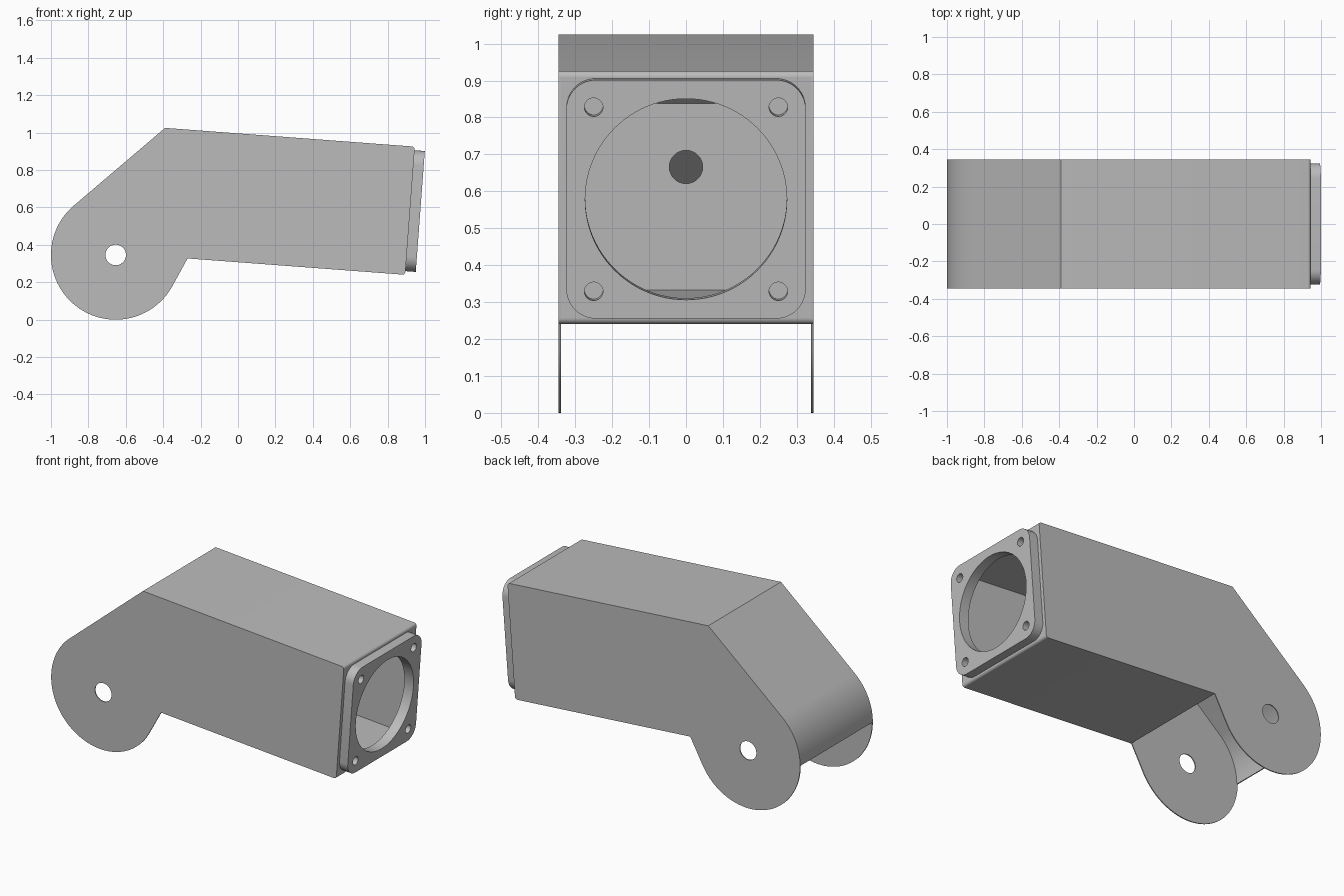
import bpy, bmesh
from math import radians, sin, cos, acos, atan2, degrees
from mathutils import Vector, Matrix

cube = bpy.data.objects.get("Cube")
if cube:
    bpy.data.objects.remove(cube)

# One painted-metal grey for everything
grey = bpy.data.materials.new("sheet_metal_grey")
grey.use_nodes = True
colour = (0.5, 0.5, 0.5, 1)
grey.diffuse_color = colour
bsdf = grey.node_tree.nodes["Principled BSDF"]
bsdf.inputs["Base Color"].default_value = colour
bsdf.inputs["Roughness"].default_value = 0.6

T = 0.006            # sheet thickness
HALF = 0.345         # half width of the bracket
TILT = radians(-4.29)
ALONG = Vector((cos(TILT), sin(TILT)))    # box axis, in the x-z plane
UP = Vector((-sin(TILT), cos(TILT)))      # box height direction


def arc(centre, r, start, end, steps=24):
    """Points on an arc, angles in degrees."""
    angles = [radians(start + (end - start) * i / steps) for i in range(steps + 1)]
    return [Vector(centre) + r * Vector((cos(a), sin(a))) for a in angles]


def circle(centre, r, steps=64):
    return arc(centre, r, 0, 360, steps)[:-1]


def rectangle(x0, y0, x1, y1):
    return [Vector(p) for p in ((x0, y0), (x1, y0), (x1, y1), (x0, y1))]


def rounded_square(half, r):
    c = half - r
    corners = ((c, c, 0), (-c, c, 90), (-c, -c, 180), (c, -c, 270))
    return [p for x, y, a in corners for p in arc((x, y), r, a, a + 90, 10)]


def ribbon(path, t):
    """Close a path into a strip of thickness t on its right-hand side."""
    inner = []
    for i, p in enumerate(path):
        dirs = [(path[j + 1] - path[j]).normalized()
                for j in (i - 1, i) if 0 <= j < len(path) - 1]
        normals = [Vector((d.y, -d.x)) for d in dirs]
        mid = sum(normals, Vector((0, 0))).normalized()
        inner.append(p + mid * t / mid.dot(normals[0]))
    return path + inner[::-1]


def plate(name, loops, thickness, x_axis, y_axis, origin):
    """Flat plate from an outline and holes, centred on its own plane."""
    curve = bpy.data.curves.new(name + "_outline", "CURVE")
    curve.dimensions = "2D"
    curve.fill_mode = "BOTH"
    curve.extrude = thickness / 2
    for loop in loops:
        spline = curve.splines.new("POLY")
        spline.points.add(len(loop) - 1)
        for point, p in zip(spline.points, loop):
            point.co = (p.x, p.y, 0, 1)
        spline.use_cyclic_u = True
    temp = bpy.data.objects.new(name + "_temp", curve)
    bpy.context.collection.objects.link(temp)
    graph = bpy.context.evaluated_depsgraph_get()
    mesh = bpy.data.meshes.new_from_object(temp.evaluated_get(graph))
    bpy.data.objects.remove(temp)
    bpy.data.curves.remove(curve)

    x_axis, y_axis = Vector(x_axis), Vector(y_axis)
    frame = Matrix((x_axis, y_axis, x_axis.cross(y_axis))).transposed().to_4x4()
    frame.translation = origin
    bm = bmesh.new()
    bm.from_mesh(mesh)
    bmesh.ops.remove_doubles(bm, verts=bm.verts, dist=0.00005)
    bm.transform(frame)
    bmesh.ops.recalc_face_normals(bm, faces=bm.faces)
    bm.to_mesh(mesh)
    bm.free()
    mesh.name = name
    mesh.materials.clear()
    mesh.materials.append(grey)
    ob = bpy.data.objects.new(name, mesh)
    bpy.context.collection.objects.link(ob)
    bpy.ops.object.select_all(action="DESELECT")
    ob.select_set(True)
    bpy.context.view_layer.objects.active = ob
    bpy.ops.object.shade_smooth_by_angle(angle=radians(30))
    return ob


# Key points of the side outline
pivot, lug_r = Vector((-0.654, 0.346)), 0.346
box_h = 0.687
end_low = Vector((0.894, 0.24))
end_top = end_low + UP * box_h
notch = end_low - ALONG * 1.167
apex = end_top - ALONG * 1.339


def tangent_angle(point, side):
    d = point - pivot
    return degrees(atan2(d.y, d.x) + side * acos(lug_r / d.length))


# Outline pieces, running clockwise from the lug's outer side
bend, tilt_deg = 0.016, degrees(TILT)
slope_arc = arc(pivot, lug_r, 180, tangent_angle(apex, 1))
top_bend = arc(end_top - (ALONG + UP) * bend, bend, 90 + tilt_deg, tilt_deg, 6)
low_bend = arc(end_low - (ALONG - UP) * bend, bend, tilt_deg, tilt_deg - 90, 6)
lug_arc = arc(pivot, lug_r, tangent_angle(notch, -1), -180, 48)
outline = slope_arc + [apex] + top_bend + low_bend + [notch] + lug_arc[:-1]

# Side plates with pivot holes
for name, side in (("left_side_plate", 1), ("right_side_plate", -1)):
    y = side * (HALF - T / 2)
    plate(name, [outline, circle(pivot, 0.055)], T, (1, 0, 0), (0, 0, 1), (0, y, 0))

# Bent cover over the lug, slope and top, and the floor of the box
width = 2 * (HALF - T)
for name, path in (("top_cover", slope_arc + [apex] + top_bend),
                   ("bottom_panel", low_bend + [notch])):
    plate(name, [ribbon(path, T)], width, (1, 0, 0), (0, 0, 1), (0, 0, 0))


def cross_plate(name, loops, thickness, base, offset):
    """Plate across the box; offset is its middle, measured along the box."""
    o = base + ALONG * offset
    plate(name, loops, thickness, (0, 1, 0), (UP.x, 0, UP.y), (o.x, 0, o.y))


# Inner wall with cable hole
w = HALF - T
cross_plate("inner_wall", [rectangle(-w, T, w, 0.513), circle((0, 0.34), 0.045)],
            T, notch, T / 2)

# End panel and the mounting flange in front of it
opening = 0.273
end_mid = end_low + UP * box_h / 2
edge = box_h / 2 - bend
cross_plate("end_panel", [rectangle(-w, -edge, w, edge), circle((0, 0), opening, 96)],
            T, end_mid, -T / 2)

flange_t = 0.055
bolts = [circle((sx * 0.25, sy * 0.25), 0.025, 32) for sx in (-1, 1) for sy in (-1, 1)]
cross_plate("mounting_flange",
            [rounded_square(0.324, 0.08), circle((0, 0), opening, 96)] + bolts,
            flange_t, end_mid, flange_t / 2)
